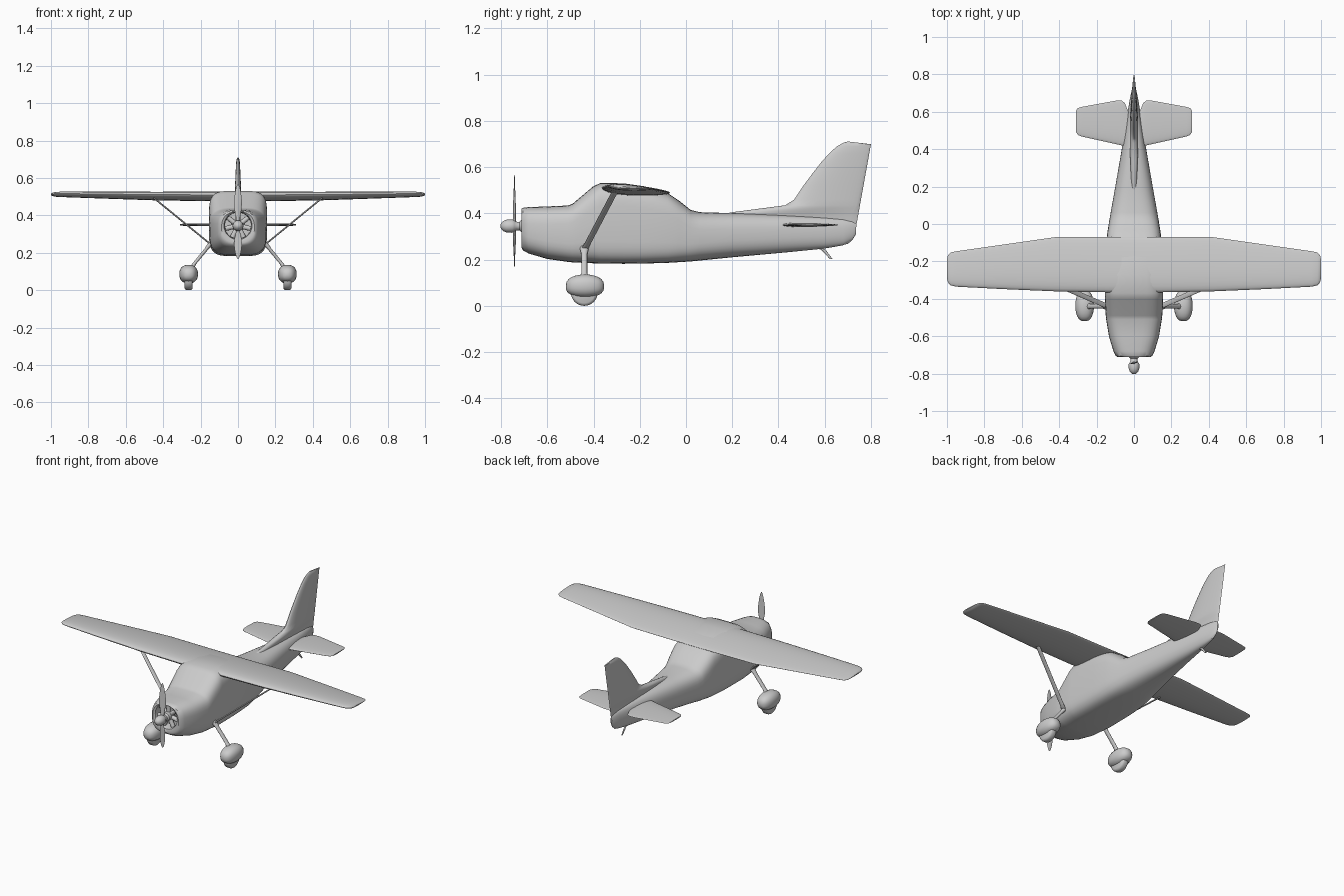
import bpy, bmesh, math
from math import sin, cos, pi, radians


def loft(name, rings, cap_start=True, cap_end=True, mirror=False, angle=40):
    """Skin a list of equal-length point rings."""
    bm = bmesh.new()
    vs = [[bm.verts.new(p) for p in r] for r in rings]
    n = len(rings[0])
    for a, b in zip(vs, vs[1:]):
        for i in range(n):
            j = (i + 1) % n
            bm.faces.new((a[i], a[j], b[j], b[i]))
    if cap_start:
        bm.faces.new(vs[0][::-1])
    if cap_end:
        bm.faces.new(vs[-1])
    bmesh.ops.recalc_face_normals(bm, faces=bm.faces)
    me = bpy.data.meshes.new(name)
    bm.to_mesh(me)
    bm.free()
    ob = bpy.data.objects.new(name, me)
    bpy.context.collection.objects.link(ob)
    bpy.ops.object.select_all(action='DESELECT')
    ob.select_set(True)
    bpy.context.view_layer.objects.active = ob
    bpy.ops.object.shade_smooth_by_angle(angle=radians(angle))
    if mirror:
        ob.modifiers.new("mirror", 'MIRROR')
    return ob


def spow(v, e):
    return math.copysign(abs(v) ** e, v)


def section(y, hw, zb, zt, e=2.0, x=0, n=40):
    """Superellipse cross-section in the xz plane."""
    zc, hh = (zb + zt) / 2, (zt - zb) / 2
    return [(x + hw * spow(cos(2 * pi * i / n), 2 / e), y,
             zc + hh * spow(sin(2 * pi * i / n), 2 / e)) for i in range(n)]


def foil(le, te, t, n=28):
    """Airfoil outline as (chord position, offset, chord fraction)."""
    out = []
    for i in range(n):
        a = 2 * pi * i / n
        u = (1 - cos(a)) / 2
        out.append((le + (te - le) * u, 1.3 * t * sin(a) * (1 - u / 2), u))
    return out


def slices(pts, n=16):
    """Horizontal ellipses from (x, y, z, rx, ry)."""
    return [[(x + rx * cos(2 * pi * i / n), y + ry * sin(2 * pi * i / n), z)
             for i in range(n)] for x, y, z, rx, ry in pts]


# Fuselage: recessed cowl opening, cabin, tapering tail
HUB = 0.345
body = [section(y, r, HUB - r, HUB + r) for y, r in
        ((-.65, .07), (-.695, .071), (-.706, .075))]
body += [section(*s) for s in (
    (-.711, .088, .252, .420, 2.4), (-.705, .098, .240, .424, 2.8),
    (-.68, .110, .226, .427, 3.0), (-.60, .134, .203, .430, 3.3),
    (-.51, .149, .190, .434, 3.6), (-.49, .151, .188, .442, 3.6),
    (-.40, .156, .184, .518, 4.2), (-.37, .156, .183, .531, 4.5),
    (-.27, .154, .182, .530, 4.5), (-.18, .152, .183, .517, 4.5),
    (-.08, .147, .186, .488, 4.2), (-.03, .140, .189, .455, 3.8),
    (.02, .132, .192, .415, 3.3), (.06, .125, .196, .405, 3.0),
    (.20, .100, .210, .401, 2.7), (.42, .062, .230, .392, 2.5),
    (.60, .034, .248, .382, 2.3), (.68, .020, .262, .375, 2.2),
    (.72, .011, .285, .365, 2.0), (.735, .004, .310, .355, 2.0))]
loft("fuselage", body)

# Wing
rings = []
for x, le, te, t, zl, zt in (
        (0, -.365, -.07, .023, .510, .488), (.15, -.365, -.07, .023, .510, .488),
        (.42, -.360, -.07, .021, .511, .490), (.70, -.348, -.110, .017, .514, .498),
        (.95, -.335, -.146, .013, .517, .505), (.98, -.328, -.152, .011, .516, .506),
        (.995, -.312, -.168, .007, .515, .508), (1.0, -.29, -.19, .003, .513, .510)):
    rings.append([(x, y, zl + (zt - zl) * u + o) for y, o, u in foil(le, te, t)])
loft("wing", rings, cap_start=False, mirror=True)

# Tailplane
rings = []
for x, le, te, t in ((.01, .405, .56, .009), (.03, .410, .60, .009),
                     (.05, .416, .648, .009), (.065, .420, .659, .009),
                     (.10, .428, .659, .008), (.28, .468, .626, .006),
                     (.30, .476, .620, .005), (.31, .492, .605, .003)):
    rings.append([(x, y, .35 + o) for y, o, u in foil(le, te, t)])
loft("tailplane", rings, mirror=True)

# Fin with dorsal fillet
rings = []
for z, le, t in ((.33, .12, .014), (.385, .10, .016), (.405, .20, .020),
                 (.422, .33, .022), (.435, .43, .021), (.46, .468, .019),
                 (.52, .508, .017), (.57, .545, .015), (.62, .584, .013),
                 (.66, .620, .011), (.69, .653, .009), (.705, .680, .006),
                 (.711, .70, .003)):
    te = .73 + (z - .31) * .18 - (.01 if z > .71 else 0)
    tip = max(0, z - .70)
    rings.append([(o, y, z - tip * u) for y, o, u in foil(le, te, t)])
loft("fin", rings)

# Rounded rudder foot below the fin
loft("rudder_foot", [[(o, y, z) for y, o, u in foil(.58, te, .012)] for z, te in
                     ((.262, .67), (.268, .70), (.285, .72), (.31, .73), (.345, .737))])

# Spinner and shaft
loft("spinner", [section(y, r, HUB - r, HUB + r) for y, r in (
    (-.803, .004), (-.800, .012), (-.790, .022), (-.775, .028), (-.752, .029),
    (-.742, .025), (-.735, .019), (-.72, .018), (-.712, .026), (-.65, .028))])

# Propeller blades, twisted toward the root
for name, sign, length in (("upper_blade", 1, .222), ("lower_blade", -1, .178)):
    rings = []
    for f, c, t in ((.04, .009, .007), (.2, .012, .005), (.4, .020, .004),
                    (.6, .021, .003), (.8, .016, .002), (.94, .009, .0015),
                    (1, .002, .001)):
        tw = sign * radians(22) * (1 - f)
        rings.append([(c * cos(a) * cos(tw) - t * sin(a) * sin(tw),
                       -.742 + c * cos(a) * sin(tw) + t * sin(a) * cos(tw),
                       HUB + sign * f * length)
                      for a in (2 * pi * i / 16 for i in range(16))])
    loft(name, rings)

# Radial engine cylinders inside the cowl
for k in range(7):
    a = 2 * pi * k / 7 + pi / 2
    bpy.ops.mesh.primitive_cylinder_add(
        vertices=16, radius=.013, depth=.045,
        location=(.047 * cos(a), -.68, HUB + .047 * sin(a)),
        rotation=(0, pi / 2 - a, 0))
    bpy.context.object.name = f"engine_cylinder_{k + 1}"
    bpy.ops.object.shade_smooth_by_angle(angle=radians(40))

# Wing struts
loft("wing_strut", slices([(.14, -.442, .24, .008, .016), (.17, -.428, .265, .007, .014),
                           (.44, -.312, .485, .007, .014), (.46, -.304, .50, .008, .016)]),
     mirror=True)

# Main gear legs
loft("gear_leg", slices([(.125, -.44, .27, .020, .022), (.15, -.44, .243, .016, .018),
                         (.165, -.44, .225, .012, .013), (.235, -.44, .14, .011, .013),
                         (.25, -.44, .115, .016, .018)]), mirror=True)

# Wheel fairings
rings = []
for i in range(13):
    t = .06 + (pi - .12) * i / 12
    s = sin(t) ** .75
    rings.append(section(-.437 - .083 * cos(t), .050 * s, .083 - .047 * s,
                         .083 + .053 * s, 2.3, .264, 28))
loft("wheel_fairing", rings, mirror=True)

# Wheels
loft("wheel", [[(x, -.44 + r * cos(2 * pi * i / 32), .058 + r * sin(2 * pi * i / 32))
                for i in range(32)] for x, r in (
    (.242, .046), (.246, .054), (.254, .058), (.274, .058), (.282, .054), (.286, .046))],
     mirror=True)

# Tail skid
loft("tail_skid", slices([(0, .565, .255, .007, .012), (0, .595, .242, .005, .010),
                          (0, .612, .222, .004, .007), (0, .628, .202, .004, .006)], 12))
